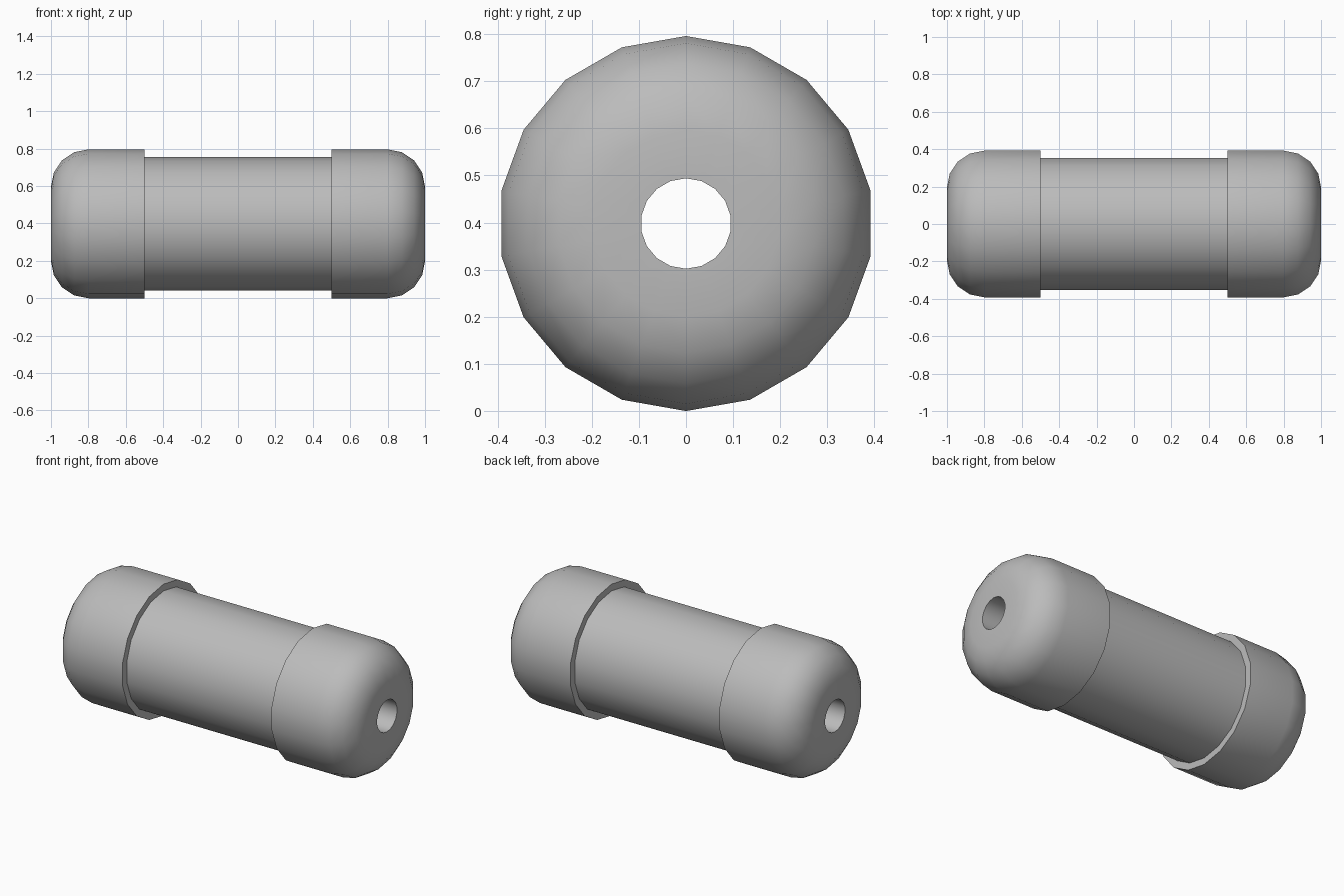
import bpy
import bmesh
from math import cos, sin, pi, radians
from mathutils import Matrix

default_cube = bpy.data.objects.get("Cube")
if default_cube:
    bpy.data.objects.remove(default_cube, do_unlink=True)

SIDES = 18
AXIS_HEIGHT = 0.398
CAP_RADIUS = 0.398
TUBE_RADIUS = 0.357
BORE_RADIUS = 0.096
FILLET = 0.2

grey = bpy.data.materials.new("plain_grey")
grey.use_nodes = True
colour = (0.5, 0.5, 0.5, 1.0)
grey.diffuse_color = colour
grey.node_tree.nodes["Principled BSDF"].inputs["Base Color"].default_value = colour


def lathe(name, profile, closed):
    """Turn a profile of (x, radius) points around the long axis."""
    bm = bmesh.new()
    rings = []
    for x, r in profile:
        ring = []
        for i in range(SIDES):
            a = 2 * pi * i / SIDES
            ring.append(bm.verts.new((x, r * sin(a), r * cos(a))))
        rings.append(ring)
    pairs = list(zip(rings, rings[1:]))
    if closed:
        pairs.append((rings[-1], rings[0]))
    for a, b in pairs:
        for i in range(SIDES):
            j = (i + 1) % SIDES
            bm.faces.new((a[i], a[j], b[j], b[i]))
    bmesh.ops.recalc_face_normals(bm, faces=bm.faces)
    bmesh.ops.transform(bm, matrix=Matrix.Translation((0, 0, AXIS_HEIGHT)), verts=bm.verts)
    mesh = bpy.data.meshes.new(name)
    bm.to_mesh(mesh)
    bm.free()
    mesh.materials.append(grey)
    obj = bpy.data.objects.new(name, mesh)
    bpy.context.collection.objects.link(obj)
    bpy.ops.object.select_all(action="DESELECT")
    obj.select_set(True)
    bpy.context.view_layer.objects.active = obj
    bpy.ops.object.shade_smooth_by_angle(angle=radians(35))
    return obj


# Middle tube with its central bore
lathe("middle_tube", [(-0.5, TUBE_RADIUS), (0.5, TUBE_RADIUS),
                      (0.5, BORE_RADIUS), (-0.5, BORE_RADIUS)], True)

# Rounded end caps, each drilled through
STEPS = 4
cap = [(0.5, BORE_RADIUS), (0.5, CAP_RADIUS)]
for k in range(STEPS + 1):
    t = pi / 2 * k / STEPS
    cap.append((1 - FILLET + FILLET * sin(t),
                CAP_RADIUS - FILLET + FILLET * cos(t)))
cap.append((1.0, BORE_RADIUS))

for name, side in (("left_cap", 1), ("right_cap", -1)):
    lathe(name, [(side * x, r) for x, r in cap], True)
